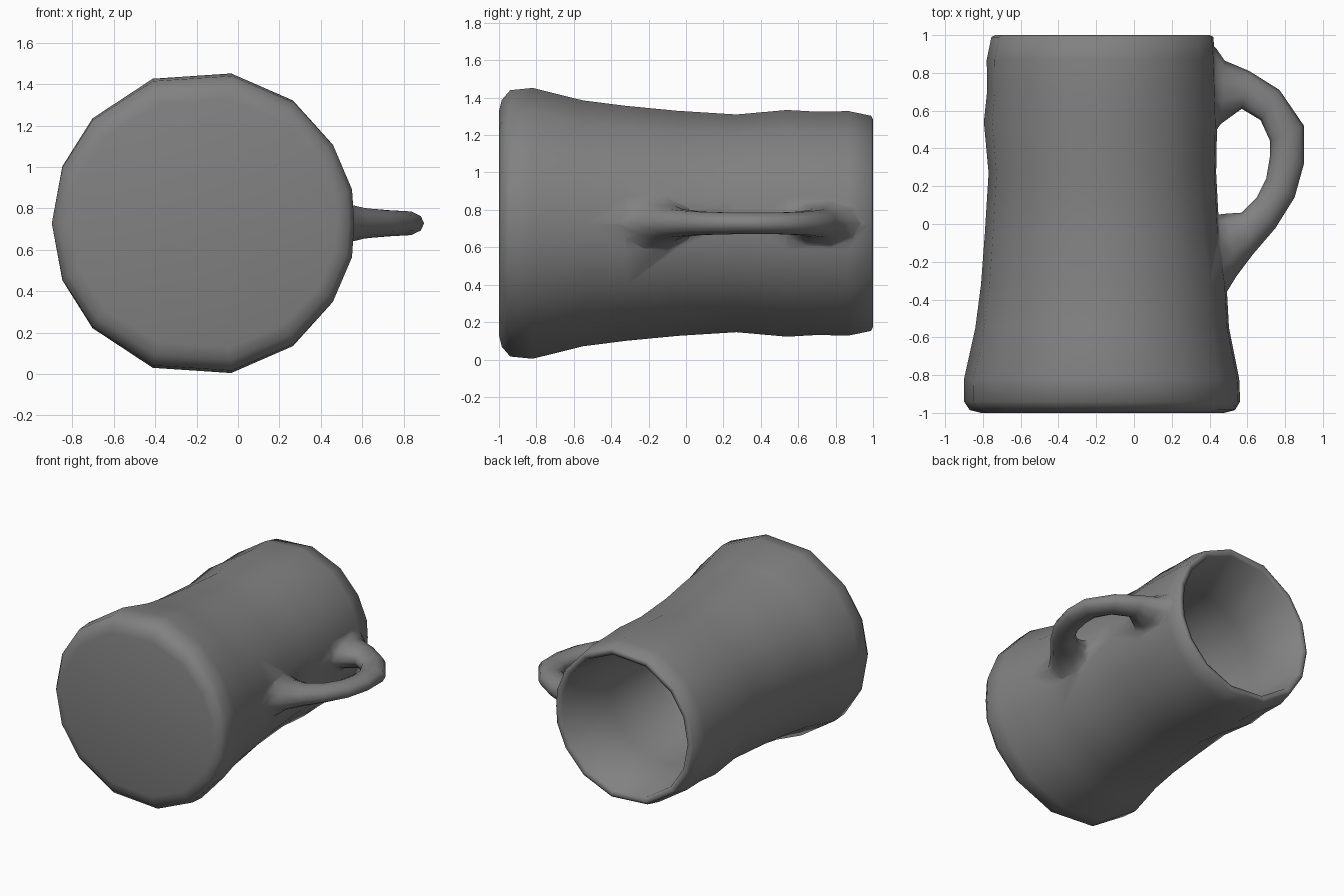
import bpy, bmesh, math

if "Cube" in bpy.data.objects:
    bpy.data.objects.remove(bpy.data.objects["Cube"])

CZ = 0.728  # height of the mug axis

grey = bpy.data.materials.new("dark_grey")
grey.diffuse_color = (.22, .22, .22, 1)
grey.use_nodes = True
grey.node_tree.nodes["Principled BSDF"].inputs["Base Color"].default_value = grey.diffuse_color

# 16-sided unit cross-section, mirrored from its upper half
HALF = [(1, 0), (.985, .23), (.86, .53), (.60, .82), (.19, 1),
        (-.33, .965), (-.73, .70), (-.93, .38), (-1, 0)]
SECTION = HALF + [(u, -v) for u, v in HALF[-2:0:-1]]


def body_ring(y, x0, x1, rz, inset=0.0):
    cx, rx = (x0 + x1) / 2, (x1 - x0) / 2 - inset
    return [(cx + u * rx, y, CZ + v * (rz - inset)) for u, v in SECTION]


def loft(name, rings):
    bm = bmesh.new()
    loops = [[bm.verts.new(p) for p in r] for r in rings]
    n = len(loops[0])
    for a, b in zip(loops, loops[1:]):
        for i in range(n):
            j = (i + 1) % n
            bm.faces.new((a[i], a[j], b[j], b[i]))
    caps = [bm.faces.new(loops[0][::-1]), bm.faces.new(loops[-1])]
    bmesh.ops.poke(bm, faces=caps)
    bmesh.ops.recalc_face_normals(bm, faces=bm.faces)
    me = bpy.data.meshes.new(name)
    bm.to_mesh(me)
    bm.free()
    me.materials.append(grey)
    me.shade_smooth()
    ob = bpy.data.objects.new(name, me)
    bpy.context.collection.objects.link(ob)
    return ob


# Mug body lying on its side: y, x min, x max, half height
PROFILE = [(-.985, -.87, .535, .66), (-.94, -.90, .562, .712),
           (-.82, -.90, .557, .724), (-.55, -.84, .503, .657),
           (-.32, -.81, .49, .628),
           (-.05, -.79, .452, .602), (.27, -.77, .435, .582),
           (.54, -.795, .44, .606), (.70, -.778, .435, .597),
           (.87, -.78, .43, .60), (.99, -.755, .42, .575)]
rings = [body_ring(-1, *PROFILE[0][1:], inset=.06)]
rings += [body_ring(*p) for p in PROFILE]
# Rounded rim and bowl-shaped hollow
rings.append(body_ring(1.0, *PROFILE[-1][1:], inset=.02))
rings.append(body_ring(.985, *PROFILE[-1][1:], inset=.05))
rings.append(body_ring(.5, *PROFILE[7][1:], inset=.13))
rings.append(body_ring(.0, *PROFILE[6][1:], inset=.17))
rings.append(body_ring(-.25, *PROFILE[6][1:], inset=.28))
body = loft("mug_body", rings)

# Handle: outer edge, inner edge, half thickness, flaring into the wall
HANDLE = [((.40, .965), (.40, .42), .17), ((.435, .93), (.425, .48), .125),
          ((.48, .865), (.46, .53), .098),
          ((.61, .81), (.57, .61), .078), ((.77, .71), (.67, .55), .066),
          ((.90, .52), (.72, .44), .06), ((.90, .32), (.72, .36), .06),
          ((.85, .14), (.70, .24), .062), ((.75, -.02), (.65, .14), .066),
          ((.63, -.16), (.57, .06), .078), ((.54, -.28), (.49, .055), .10),
          ((.485, -.37), (.445, .05), .14), ((.44, -.43), (.41, .08), .19)]
rings = []
for (ox, oy), (ix, iy), h in HANDLE:
    ring = []
    for k in range(10):
        a = 2 * math.pi * k / 10
        c, s = math.cos(a), math.sin(a)
        ring.append(((ox + ix) / 2 + c * (ox - ix) / 2,
                     (oy + iy) / 2 + c * (oy - iy) / 2, CZ + s * h))
    rings.append(ring)
handle = loft("mug_handle", rings)

# Fuse the handle into the body so the joint shades softly
fuse = body.modifiers.new("fuse_handle", 'BOOLEAN')
fuse.operation = 'UNION'
fuse.solver = 'EXACT'
fuse.object = handle
bpy.context.view_layer.objects.active = body
body.select_set(True)
bpy.ops.object.modifier_apply(modifier=fuse.name)
bpy.data.objects.remove(handle)
body.data.shade_smooth()
body.name = "mug"
